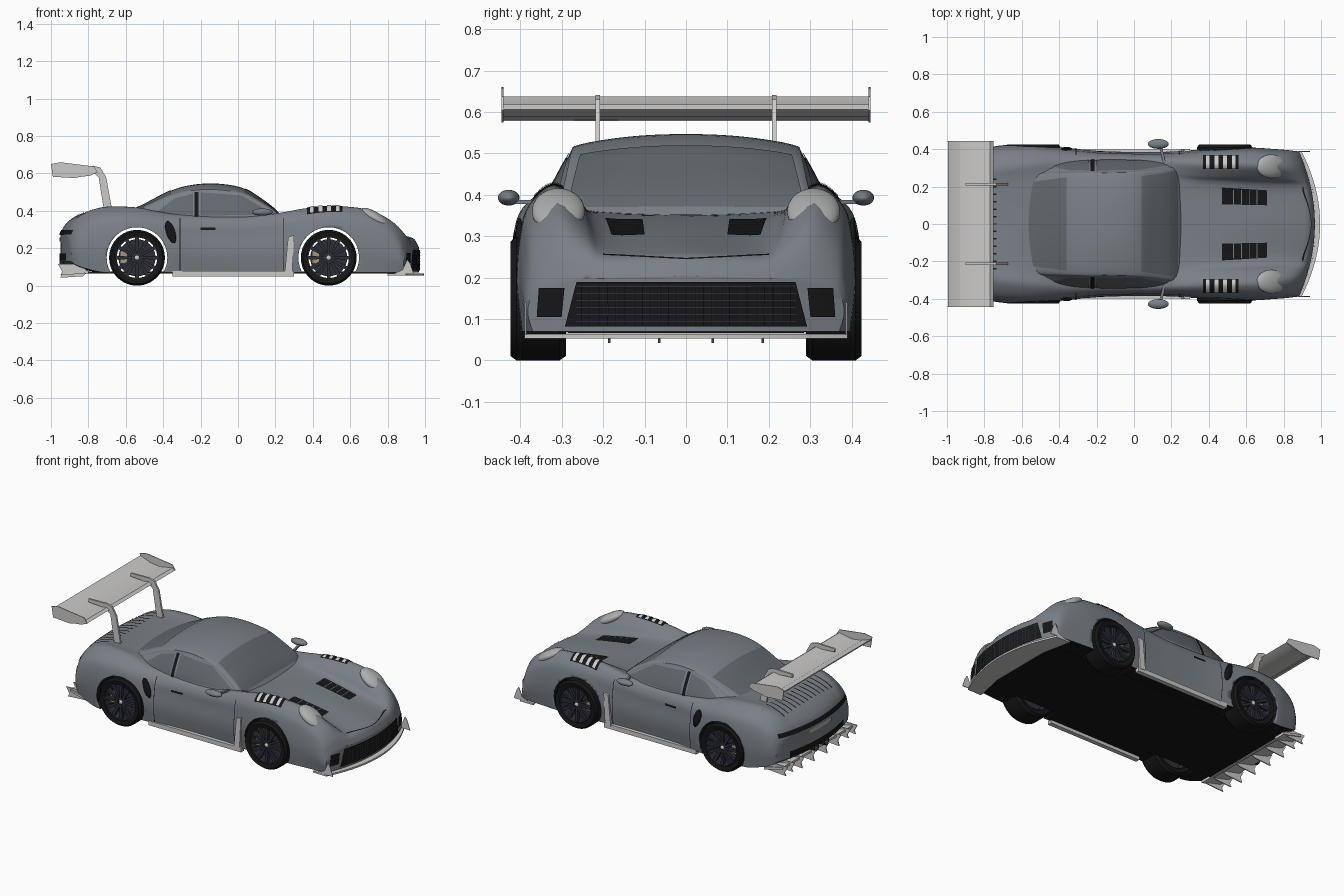
import bpy, bmesh, math
from mathutils import Vector, Matrix
from mathutils.bvhtree import BVHTree

if "Cube" in bpy.data.objects:
    bpy.data.objects.remove(bpy.data.objects["Cube"])


def material(name, rgb):
    m = bpy.data.materials.new(name)
    m.diffuse_color = (*rgb, 1)
    m.use_nodes = True
    m.node_tree.nodes["Principled BSDF"].inputs["Base Color"].default_value = m.diffuse_color
    return m


PAINT = material("paint", (0.19, 0.215, 0.24))
GLASS = material("glass", (0.12, 0.14, 0.155))
BLACK = material("black", (0.008, 0.008, 0.009))
RIM = material("rim_dark", (0.025, 0.028, 0.04))
TAN = material("caliper", (0.4, 0.3, 0.2))
LIGHT = material("light_grey", (0.6, 0.59, 0.57))
LAMP = material("lamp_grey", (0.42, 0.43, 0.43))


def make(name, verts, faces, mat, angle=35):
    me = bpy.data.meshes.new(name)
    me.from_pydata([tuple(v) for v in verts], [], faces)
    bm = bmesh.new()
    bm.from_mesh(me)
    bmesh.ops.remove_doubles(bm, verts=bm.verts, dist=1e-5)
    bmesh.ops.recalc_face_normals(bm, faces=bm.faces)
    bm.to_mesh(me)
    bm.free()
    me.materials.append(mat)
    ob = bpy.data.objects.new(name, me)
    bpy.context.collection.objects.link(ob)
    bpy.ops.object.select_all(action='DESELECT')
    ob.select_set(True)
    bpy.context.view_layer.objects.active = ob
    bpy.ops.object.shade_smooth_by_angle(angle=math.radians(angle))
    return ob


def spline(pts, n):
    p = [Vector(q) for q in pts]
    p = [2 * p[0] - p[1]] + p + [2 * p[-1] - p[-2]]
    out = []
    for a, b, c, d in zip(p, p[1:], p[2:], p[3:]):
        for i in range(n):
            t = i / n
            out.append(0.5 * (2*b + (c-a)*t + (2*a-5*b+4*c-d)*t*t + (3*b-a-3*c+d)*t**3))
    return out + [p[-2]]


def loft(name, sections, mat, nx, ny, bend=lambda v: v, m=16):
    full = [s + [(x, -y, z) for x, y, z in s[-2::-1]] for s in sections]
    rings = [spline(r, ny) for r in zip(*[spline(c, nx) for c in zip(*full)])]
    verts, faces = [], []

    def sheet(rows, closed):
        base, w = len(verts), len(rows[0])
        for r in rows:
            verts.extend(bend(v) for v in r)
        for i in range(len(rows) - 1):
            for j in range(w if closed else w - 1):
                k = (j + 1) % w
                faces.append((base+i*w+j, base+i*w+k, base+(i+1)*w+k, base+(i+1)*w+j))
    sheet([r + [r[-1].lerp(r[0], t / m) for t in range(1, m)] for r in rings], True)
    for r in (rings[0], rings[-1]):
        sheet([[r[j].lerp(r[-1-j], t / m) for t in range(m + 1)] for j in range(len(r)//2 + 1)], False)
    return make(name, verts, faces, mat)


def prism(name, pts, axis, a, b, mat=LIGHT):
    n = len(pts)
    put = (lambda p, h: (p[0], h, p[1])) if axis == 'y' else (lambda p, h: (p[0], p[1], h))
    verts = [put(p, h) for h in (a, b) for p in pts]
    faces = [tuple(range(n)), tuple(range(n, 2*n))]
    faces += [(i, (i+1) % n, n + (i+1) % n, n + i) for i in range(n)]
    return make(name, verts, faces, mat)


def lathe(name, prof, x, y, z, mat, n=48):
    k = len(prof)
    verts = [(x + r*math.cos(2*math.pi*i/n), y + h, z + r*math.sin(2*math.pi*i/n))
             for i in range(n) for r, h in prof]
    faces = [(i*k+j, i*k+(j+1) % k, (i+1) % n*k+(j+1) % k, (i+1) % n*k+j)
             for i in range(n) for j in range(k)]
    return make(name, verts, faces, mat)


def ball(name, loc, size, mat, tilt=0):
    bm = bmesh.new()
    mat4 = Matrix.Translation(loc) @ Matrix.Rotation(tilt, 4, 'Y') @ Matrix.Diagonal((*size, 1))
    bmesh.ops.create_uvsphere(bm, u_segments=28, v_segments=16, radius=1, matrix=mat4)
    bm.verts.index_update()
    ob = make(name, [v.co for v in bm.verts], [[v.index for v in f.verts] for f in bm.faces], mat)
    bm.free()
    return ob


# Panels laid onto a curved surface by projection along one signed axis
def decal(name, tree, quad, axis, sign, mat, n=10, lift=0.003):
    a, b, c, d = [Vector(q) for q in quad]
    verts = []
    for i in range(n + 1):
        for j in range(n + 1):
            o = list(a.lerp(b, j/n).lerp(d.lerp(c, j/n), i/n))
            o.insert(axis, 2.0 * sign)
            ray = Vector((0, 0, 0))
            ray[axis] = -sign
            hit, nor, _, _ = tree.ray_cast(Vector(o), ray)
            if hit is None:
                o[axis] = 0.4 * sign
                hit, nor, _, _ = tree.find_nearest(Vector(o))
            verts.append(hit - ray * lift + nor * 0.001)
    w = n + 1
    make(name, verts, [(i*w+j, i*w+j+1, (i+1)*w+j+1, (i+1)*w+j) for i in range(n) for j in range(n)], mat)


def rect(u0, u1, v0, v1):
    return [(u0, v0), (u1, v0), (u1, v1), (u0, v1)]


# Body: x, bottom, half width, fender crest y and z, valley z, centre z
STATIONS = [
    (-.95, .13, .365, .27, .27, .275, .28), (-.92, .11, .385, .285, .325, .33, .33),
    (-.85, .09, .40, .295, .38, .38, .38), (-.72, .07, .42, .31, .418, .41, .405),
    (-.54, .07, .425, .33, .415, .41, .41), (-.38, .07, .41, .34, .385, .385, .385),
    (-.18, .07, .39, .34, .37, .365, .365), (.05, .07, .385, .34, .368, .36, .36),
    (.22, .07, .388, .335, .388, .36, .352), (.35, .07, .398, .325, .412, .352, .348),
    (.5, .07, .408, .32, .424, .337, .336), (.66, .07, .408, .315, .415, .311, .314),
    (.78, .07, .402, .31, .385, .288, .291), (.88, .07, .396, .305, .33, .265, .27),
    (.94, .07, .39, .30, .262, .243, .25), (.967, .07, .382, .29, .195, .20, .205)]
WHEELS = ((-.54, "rear"), (.485, "front"))


def body_section(x, zb, w, yf, zf, zv, zc):
    h = zf - zb
    return [(x, w-.012, zb), (x, w, zb+.35*h), (x, w-.008, zb+.66*h), (x, yf+.68*(w-yf), zf-.14*h),
            (x, yf, zf), (x, yf-.065, .5*(zf+zv)), (x, yf-.12, zv), (x, 0, zc)]


def bow(v):
    f = min(max((v.x-.6)/.36, 0), 1)
    r = min(max((-.7-v.x)/.25, 0), 1)
    return Vector((v.x + (-.085*f + .07*r)*(v.y/.39)**2, v.y, v.z))


body = loft("body", [body_section(*s) for s in STATIONS], PAINT, 5, 4, bow)
for wx, tag in WHEELS:
    cut = lathe("arch_cutter", [(.0001, -.6), (.162, -.6), (.162, .6), (.0001, .6)], wx, 0, .15, BLACK, 64)
    cut.hide_render = True
    mod = body.modifiers.new("arch", 'BOOLEAN')
    mod.operation, mod.object, mod.solver = 'DIFFERENCE', cut, 'EXACT'
    bpy.context.view_layer.objects.active = body
    bpy.ops.object.modifier_apply(modifier=mod.name)
    bpy.data.objects.remove(cut)
body.data.materials.clear()
body.data.materials.append(PAINT)
body.data.materials.append(BLACK)
for p in body.data.polygons:
    arch = any(math.hypot(p.center.x-wx, p.center.z-.15) < .165 for wx, _ in WHEELS)
    p.material_index = int(p.normal.z < -.9 or (arch and abs(p.normal.y) < .1))
prism("floor", rect(-.82, .86, -.285, .285), 'z', .066, .076, BLACK)

# Cabin: x, base half width, roof edge y and z, centre z
CABIN = [(-.61, .30, .25, .375, .39), (-.52, .32, .263, .405, .425), (-.36, .335, .268, .48, .507),
         (-.25, .34, .27, .51, .538), (-.12, .342, .27, .516, .546), (.02, .342, .275, .495, .524),
         (.12, .34, .285, .445, .466), (.2, .335, .295, .393, .405), (.25, .32, .29, .345, .352)]
cabin = loft("cabin", [[(x, w, .32), (x, w-.005, .32+.35*(zs-.32)), (x, ys+.012, zs-.02), (x, ys-.012, zs+.004),
                        (x, ys*.5, zs+.8*(zc-zs)), (x, 0, zc)] for x, w, ys, zs, zc in CABIN], PAINT, 4, 4)
BT, CT = [BVHTree.FromObject(o, bpy.context.evaluated_depsgraph_get()) for o in (body, cabin)]

# Glass
decal("windshield", CT, [(.04, -.255), (.235, -.285), (.235, .285), (.04, .255)], 2, 1, GLASS, 16)
decal("rear_window", CT, [(-.585, -.22), (-.36, -.25), (-.36, .25), (-.585, .22)], 2, 1, GLASS, 16)

# Front grille with mesh bars and the hood edge seam
decal("grille", BT, [(-.292, .082), (.292, .082), (.264, .19), (-.264, .19)], 0, 1, BLACK, 16, .004)
for i in range(25):
    y = -.252 + i*.021
    decal("grille_bar", BT, rect(y-.0015, y+.0015, .085, .185), 0, 1, RIM, 4, .008)
for i in range(6):
    decal("grille_cross_bar", BT, rect(-.265, .265, .093+i*.017, .0955+i*.017), 0, 1, RIM, 10, .007)
for s in (1, -1):
    decal("hood_front_seam", BT, [(0, .244), (s*.2, .254), (s*.2, .257), (0, .247)], 0, 1, BLACK, 10)

# Tail light band, lower grille, plate recess, deck louvres
decal("tail_light", BT, rect(-.34, .34, .272, .298), 0, -1, BLACK, 16)
decal("rear_grille", BT, rect(-.27, .27, .135, .172), 0, -1, BLACK, 12)
decal("plate_panel", BT, rect(-.11, .11, .235, .258), 0, -1, LAMP, 8)
for i in range(13):
    y = -.24 + i*.04
    decal("deck_louvre", BT, rect(-.86, -.735, y-.004, y+.004), 2, 1, BLACK, 6)

for s, side in ((1, "left"), (-1, "right")):
    # Side windows, pillar and door details
    decal(side+"_quarter_window", CT, [(-.44, .39), (-.24, .378), (-.24, .492), (-.34, .465)], 1, s, GLASS)
    decal(side+"_door_window", CT, [(-.2, .375), (.19, .378), (.02, .482), (-.2, .498)], 1, s, GLASS)
    decal(side+"_pillar", CT, rect(-.232, -.212, .37, .50), 1, s, BLACK)
    decal(side+"_door_rear_seam", BT, rect(-.312, -.308, .08, .36), 1, s, BLACK)
    decal(side+"_door_front_seam", BT, rect(.243, .247, .08, .36), 1, s, BLACK)
    decal(side+"_door_handle", BT, rect(-.2, -.12, .298, .31), 1, s, BLACK, 6, .006)
    ball(side+"_side_intake", (-.36, s*.402, .285), (.024, .01, .062), BLACK, -.3)
    # Corner intake, hood vent and fender louvres
    decal(side+"_corner_intake", BT, [(s*.30, .105), (s*.36, .105), (s*.355, .175), (s*.293, .175)], 0, 1, BLACK)
    decal(side+"_hood_vent", BT, [(.47, s*.105), (.71, s*.10), (.71, s*.18), (.47, s*.195)], 2, 1, BLACK)
    for i in range(4):
        x = .53 + i*.042
        decal(side+"_hood_vent_slat", BT, rect(x, x+.004, *sorted((s*.105, s*.183))), 2, 1, PAINT, 4, .006)
    decal(side+"_fender_vent", BT, rect(.37, .56, s*.295, s*.368), 2, 1, BLACK, 10, .003)
    for i in range(4):
        x = .385 + i*.046
        decal(side+"_fender_louvre", BT, rect(x, x+.02, s*.297, s*.366), 2, 1, LIGHT, 6, .007)
    # Headlight
    ball(side+"_headlight", (.735, s*.308, .36), (.092, .064, .032), LAMP, .56)
    # Door mirror
    ball(side+"_mirror", (.13, s*.428, .393), (.056, .026, .019), PAINT)
    prism(side+"_mirror_stalk", [(.145, s*.43), (.17, s*.33), (.155, s*.33), (.13, s*.43)], 'z', .378, .388, PAINT)
    # Side skirt and its upright fin
    prism(side+"_skirt", rect(-.35, .30, .05, .078), 'y', s*.37, s*.398)
    prism(side+"_skirt_fin", [(.25, .07), (.29, .07), (.30, .27), (.268, .26)], 'y', s*.385, s*.40)
    # Splitter end fin
    prism(side+"_splitter_fin", [(.83, .062), (.94, .062), (.92, .12), (.905, .14), (.88, .085)], 'y', s*.385, s*.389)
    # Wing end plate and swan-neck strut
    prism(side+"_wing_end_plate", [(-1, .65), (-.95, .66), (-.77, .637), (-.75, .605), (-.87, .575), (-.99, .582)],
          'y', s*.440, s*.445)
    prism(side+"_wing_strut", [(-.715, .39), (-.67, .39), (-.705, .58), (-.735, .63), (-.77, .641), (-.9, .638),
                               (-.9, .618), (-.78, .61), (-.745, .58)], 'y', s*.207, s*.219)
    # Exhaust
    tail = lathe(side+"_exhaust", [(.018, 0), (.024, 0), (.024, .08), (.018, .08)], 0, 0, 0, RIM, 24)
    tail.rotation_euler.z = -math.pi/2
    tail.location = (-.955, s*.05, .125)

    # Wheels
    for wx, tag in WHEELS:
        n, wy, wz = f"{tag}_{side}_", s*.357, .149
        lathe(n+"tyre", [(.112, -.06), (.138, -.067), (.149, -.052), (.149, .052), (.138, .067), (.112, .06)],
              wx, wy, wz, BLACK, 64)
        lathe(n+"rim", [(.114, -.057), (.114, .057), (.108, .062), (.108, -.057)], wx, wy, wz, RIM, 64)
        lathe(n+"brake_disc", [(.02, -.006), (.099, -.006), (.099, .006), (.02, .006)], wx, wy, wz, RIM)
        lathe(n+"hub", [(.0001, s*.02), (.026, s*.02), (.026, s*.045), (.0001, s*.05)], wx, wy, wz, RIM, 24)
        ball(n+"centre_nut", (wx, wy+s*.05, wz), (.013, .008, .013), LIGHT)
        prism(n+"caliper", rect(wx-.09, wx-.05, wz-.03, wz+.035), 'y', wy+s*.008, wy+s*.028, TAN)
        for i in range(12):
            a = 2*math.pi*i/12
            c, d = math.cos(a), math.sin(a)
            pts = [(wx+r*c-t*d, wz+r*d+t*c) for r, t in ((.02, -.006), (.109, -.010), (.109, .010), (.02, .006))]
            prism(n+"spoke", pts, 'y', wy+s*.032, wy+s*.052, RIM)

# Front splitter following the nose
edge = [(.995 - .1*(t/10)**2, .039*t) for t in range(-10, 11)]
prism("front_splitter", edge + [(.8, .39), (.84, .2), (.84, -.2), (.8, -.39)], 'z', .053, .064)

# Rear wing: curved main plane and slotted flap
prism("wing_main", [(-.752, .606), (-.77, .618), (-.86, .602), (-.94, .612), (-.94, .605), (-.87, .578), (-.79, .588)],
      'y', -.442, .442)
prism("wing_flap", [(-.93, .614), (-.96, .622), (-.995, .637), (-.993, .628), (-.955, .609)], 'y', -.442, .442)

# Rear diffuser with fins
prism("diffuser", [(-.80, .062), (-.80, .078), (-.93, .108), (-.93, .094)], 'y', -.36, .36)
for y in (-.35, -.28, -.185, -.065, .065, .185, .28, .35):
    low = .042 if abs(y) < .2 else .056
    prism("diffuser_fin", [(-.80, .075), (-.83, low+.008), (-.95, low), (-.94, .075), (-.962, .115), (-.85, .115)],
          'y', y-.003, y+.003)
